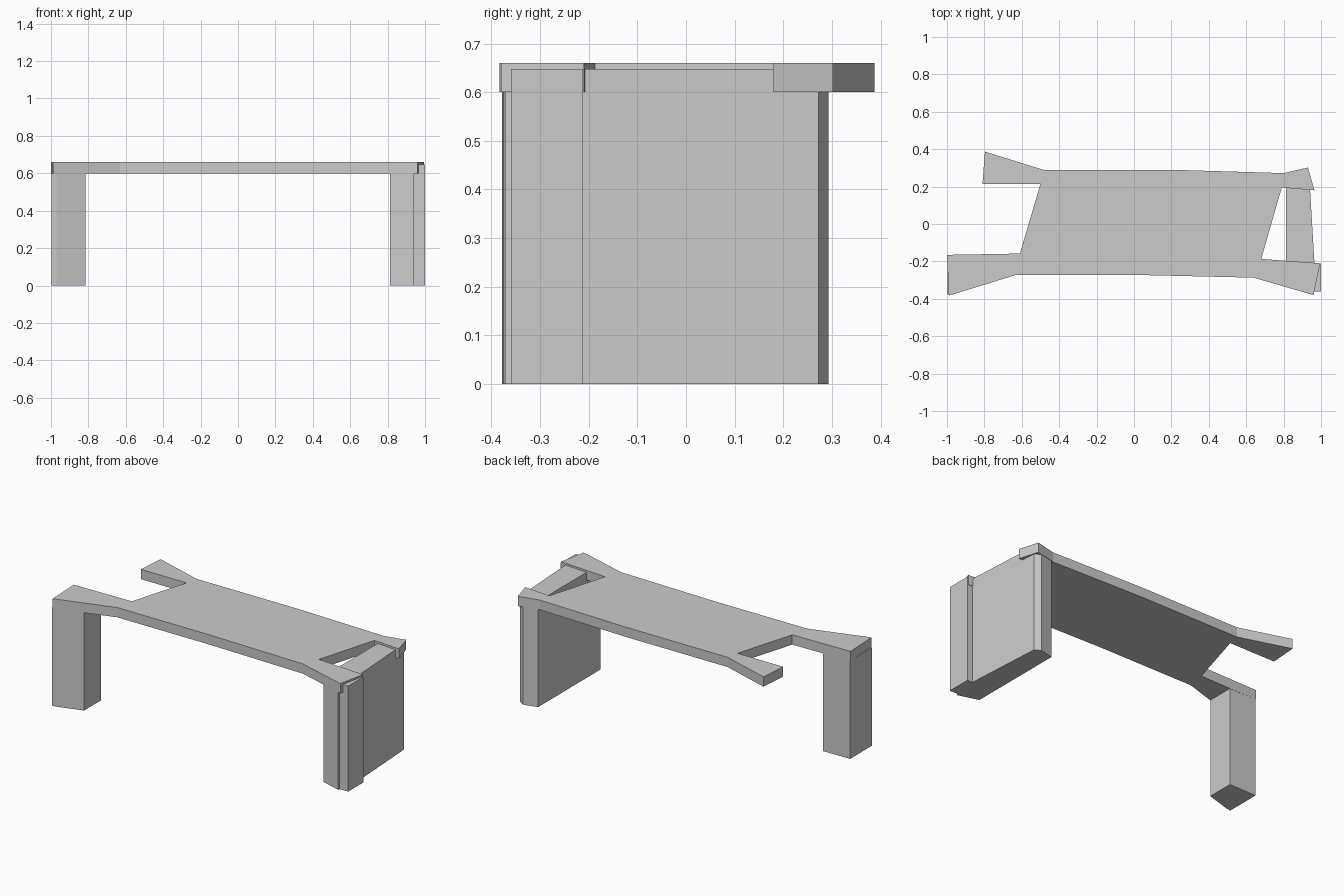
import bpy
import bmesh

if "Cube" in bpy.data.objects:
    bpy.data.objects.remove(bpy.data.objects["Cube"])


def prism(name, outline, z0, z1):
    """Extrude a flat plan outline from z0 up to z1."""
    bm = bmesh.new()
    face = bm.faces.new([bm.verts.new((x, y, z0)) for x, y in outline])
    ext = bmesh.ops.extrude_face_region(bm, geom=[face])
    for v in ext["geom"]:
        if isinstance(v, bmesh.types.BMVert):
            v.co.z = z1
    bmesh.ops.recalc_face_normals(bm, faces=bm.faces)
    mesh = bpy.data.meshes.new(name)
    bm.to_mesh(mesh)
    bm.free()
    obj = bpy.data.objects.new(name, mesh)
    bpy.context.collection.objects.link(obj)
    return obj


SLAB_BOTTOM, SLAB_TOP = 0.6, 0.66

# Table top with a notch at each end, leaving four flared prongs
prism("table_top", [
    (-0.99, -0.383), (-0.63, -0.272), (0.0, -0.272), (0.64, -0.287),
    (0.96, -0.38), (0.995, -0.21), (0.68, -0.187),
    (0.79, 0.195), (0.965, 0.18), (0.93, 0.302), (0.80, 0.272),
    (0.20, 0.29), (-0.485, 0.29), (-0.797, 0.387),
    (-0.81, 0.215), (-0.50, 0.215), (-0.61, -0.158), (-1.0, -0.165),
], SLAB_BOTTOM, SLAB_TOP)

# Front left leg, following the slanted front edge
prism("left_leg", [
    (-0.998, -0.378), (-0.97, -0.375), (-0.815, -0.328),
    (-0.815, -0.163), (-0.998, -0.165),
], 0.0, SLAB_BOTTOM)

# Wide right leg panel with a raised outer strip and a chamfered back
prism("right_leg_panel", [
    (0.813, -0.334), (0.94, -0.372), (0.942, -0.36), (1.0, -0.36),
    (1.0, -0.212), (0.965, -0.212), (0.936, 0.272), (0.90, 0.293),
    (0.813, 0.273),
], 0.0, 0.648)
